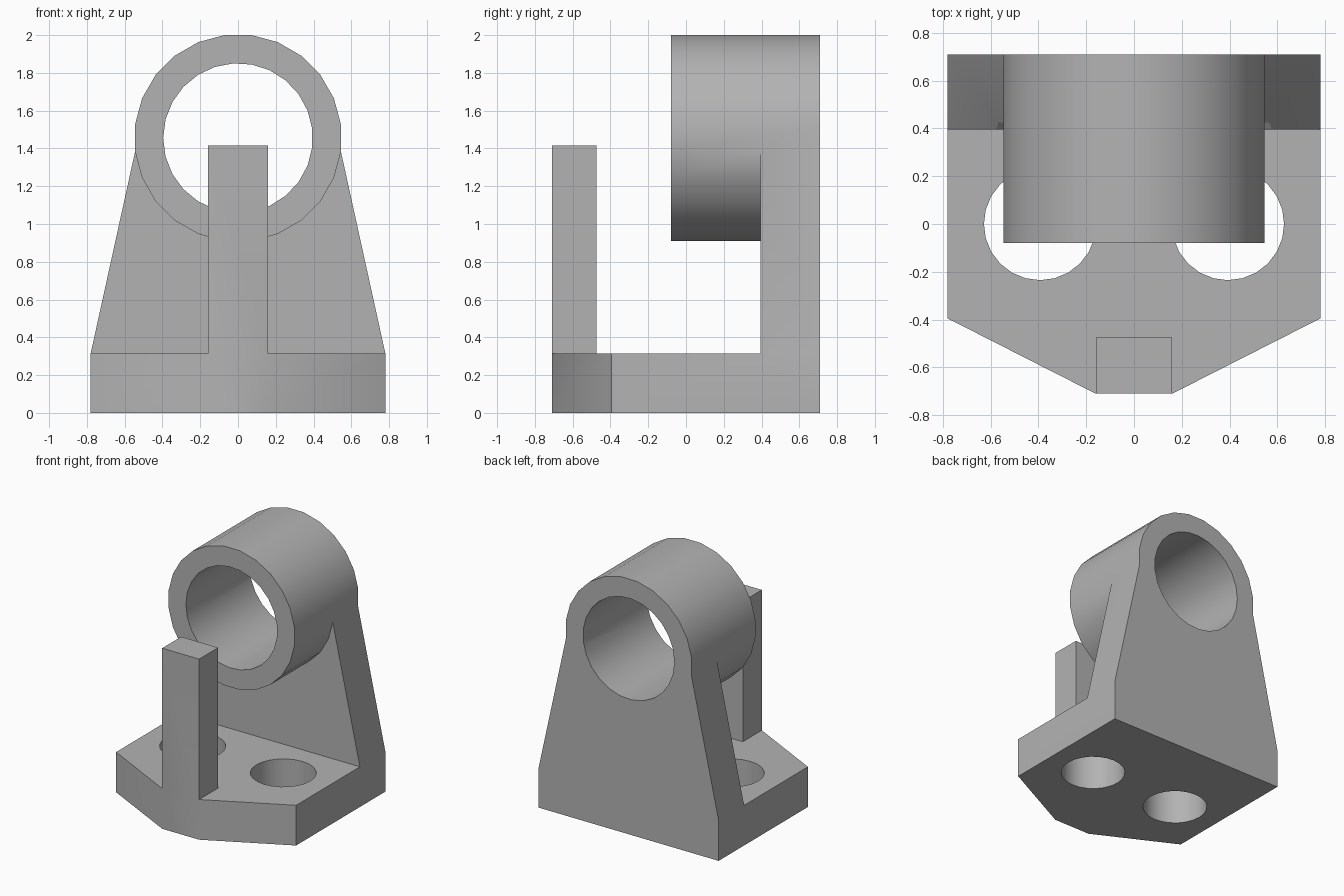
import bpy, bmesh, math
from mathutils import Vector

cube = bpy.data.objects.get("Cube")
if cube:
    bpy.data.objects.remove(cube, do_unlink=True)

grey = bpy.data.materials.new("plain grey")
grey.use_nodes = True
COLOUR = (0.45, 0.45, 0.45, 1)
grey.diffuse_color = COLOUR
grey.node_tree.nodes["Principled BSDF"].inputs["Base Color"].default_value = COLOUR


def prism(name, points, sweep):
    """Solid made by sweeping a closed 3D outline along a vector."""
    bm = bmesh.new()
    face = bm.faces.new([bm.verts.new(p) for p in points])
    swept = bmesh.ops.extrude_face_region(bm, geom=[face])["geom"]
    bmesh.ops.translate(bm, vec=Vector(sweep),
                        verts=[v for v in swept if isinstance(v, bmesh.types.BMVert)])
    bmesh.ops.recalc_face_normals(bm, faces=bm.faces)
    mesh = bpy.data.meshes.new(name)
    bm.to_mesh(mesh)
    bm.free()
    mesh.materials.append(grey)
    obj = bpy.data.objects.new(name, mesh)
    bpy.context.collection.objects.link(obj)
    return obj


def flat(points, z):
    return [(x, y, z) for x, y in points]


def upright(points, y):
    return [(x, y, z) for x, z in points]


def mirrored(half):
    """Complete a right-hand outline with its left-hand reflection."""
    return half + [(-x, v) for x, v in reversed(half)]


def circle(cx, cy, radius, sides, start=0.0):
    angles = [start + math.tau * i / sides for i in range(sides)]
    return [(cx + radius * math.cos(a), cy + radius * math.sin(a)) for a in angles]


def combine(body, tool, operation):
    mod = body.modifiers.new(tool.name, 'BOOLEAN')
    mod.object, mod.operation, mod.solver = tool, operation, 'EXACT'
    bpy.context.view_layer.objects.active = body
    bpy.ops.object.modifier_apply(modifier=mod.name)
    bpy.data.objects.remove(tool, do_unlink=True)


BACK, FRONT, WEB_FRONT = 0.71, -0.71, 0.395
BASE_TOP, AXIS = 0.315, 1.455
TUBE_R, SIDES = 0.5497, 24
half_step = math.pi / SIDES
shoulder = (TUBE_R * math.cos(half_step), AXIS - TUBE_R * math.sin(half_step))

# Base with a tapered nose
bracket = prism("bearing_bracket",
                flat(mirrored([(0.16, FRONT), (0.78, -0.395), (0.78, BACK)]), 0),
                (0, 0, BASE_TOP))

# Tapered back web, tube and front post, fused to the base
web = prism("back_web", upright(mirrored([(0.78, BASE_TOP), shoulder]), WEB_FRONT),
            (0, BACK - WEB_FRONT, 0))
tube = prism("tube", upright(circle(0, AXIS, TUBE_R, SIDES, half_step), -0.08),
             (0, BACK + 0.08, 0))
post = prism("front_post", flat(mirrored([(0.16, FRONT), (0.16, -0.475)]), BASE_TOP),
             (0, 0, 1.1))
for part in (web, tube, post):
    combine(bracket, part, 'UNION')

# Tube bore and the two bolt holes
bore = prism("bore", upright(circle(0, AXIS, 0.396, 25, math.pi), -0.2), (0, 1.1, 0))
combine(bracket, bore, 'DIFFERENCE')
for side in (-1, 1):
    hole = prism("bolt_hole", flat(circle(side * 0.393, 0, 0.235, SIDES), -0.1),
                 (0, 0, 0.6))
    combine(bracket, hole, 'DIFFERENCE')

# Tidy the flat faces and shade the round ones smooth
bm = bmesh.new()
bm.from_mesh(bracket.data)
bmesh.ops.remove_doubles(bm, verts=bm.verts, dist=0.0005)
bmesh.ops.dissolve_limit(bm, angle_limit=math.radians(1), verts=bm.verts, edges=bm.edges)
bm.to_mesh(bracket.data)
bm.free()
bpy.ops.object.select_all(action='DESELECT')
bracket.select_set(True)
bpy.context.view_layer.objects.active = bracket
bpy.ops.object.shade_smooth_by_angle(angle=math.radians(30))
